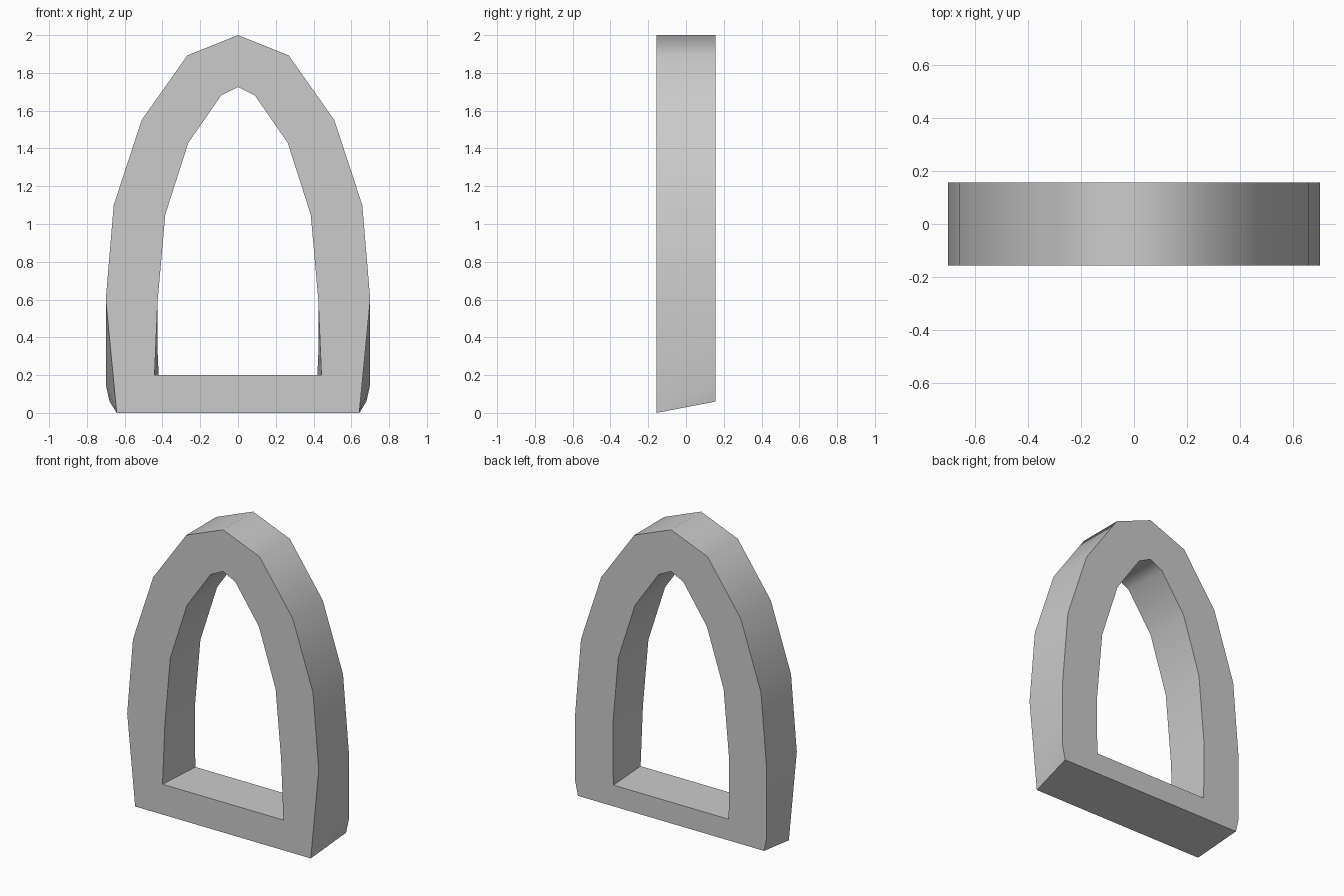
import bpy, bmesh, math

if "Cube" in bpy.data.objects:
    bpy.data.objects.remove(bpy.data.objects["Cube"])

HALF_DEPTH = 0.157

# Half profiles (x, z) from bottom centre to the apex; repeated points taper to an edge
outer_top = [(0.70, 0.60), (0.658, 1.10), (0.51, 1.55), (0.268, 1.893), (0, 2.0)]
inner_top = [(0.425, 0.60), (0.385, 1.05), (0.263, 1.43), (0.09, 1.68), (0, 1.725)]
front_outer = [(0, 0), (0.642, 0), (0.642, 0)] + outer_top
back_outer = [(0, 0.06), (0.68, 0.06), (0.70, 0.15)] + outer_top
front_inner = [(0, 0.2), (0.442, 0.2), (0.442, 0.2)] + inner_top
back_inner = [(0, 0.2), (0.42, 0.2), (0.425, 0.31)] + inner_top

bm = bmesh.new()
verts = {}


def vert(x, y, z):
    key = (x, y, z)
    if key not in verts:
        verts[key] = bm.verts.new(key)
    return verts[key]


def ring(half, y):
    """Closed loop made from a half profile and its mirror image."""
    full = half + [(-x, z) for x, z in reversed(half[1:-1])]
    return [vert(x, y, z) for x, z in full]


def bridge(a, b):
    """Join two loops, turning collapsed quads into triangles."""
    n = len(a)
    for i in range(n):
        j = (i + 1) % n
        corners = list(dict.fromkeys([a[i], a[j], b[j], b[i]]))
        if len(corners) > 2:
            bm.faces.new(corners)


# Outer wall, back face, opening wall, front face
loops = [ring(front_outer, -HALF_DEPTH), ring(back_outer, HALF_DEPTH),
         ring(back_inner, HALF_DEPTH), ring(front_inner, -HALF_DEPTH)]
for k in range(4):
    bridge(loops[k], loops[(k + 1) % 4])

# Merge the flat front and back strips
bmesh.ops.recalc_face_normals(bm, faces=bm.faces)
mesh = bpy.data.meshes.new("arch_frame")
bm.to_mesh(mesh)
bm.free()

frame = bpy.data.objects.new("arch_frame", mesh)
bpy.context.collection.objects.link(frame)
bpy.context.view_layer.objects.active = frame
frame.select_set(True)
bpy.ops.object.shade_smooth_by_angle(angle=math.radians(55))
